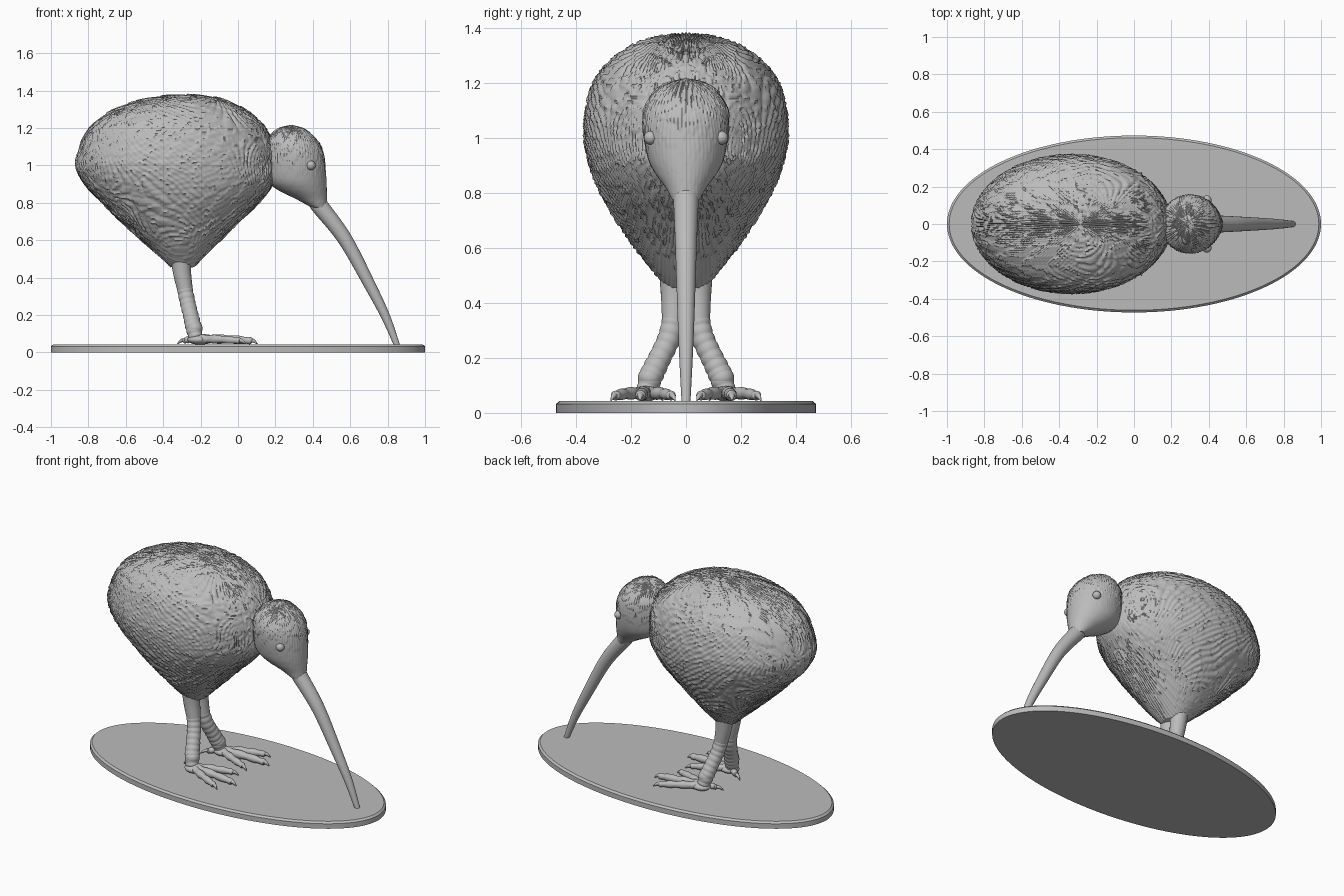
import bpy, bmesh, math, random
from mathutils import Vector, noise

if "Cube" in bpy.data.objects:
    bpy.data.objects.remove(bpy.data.objects["Cube"])

rng = random.Random(4)
OFFSETS = [rng.random() for _ in range(256)]

grey = bpy.data.materials.new("plain_grey")
grey.use_nodes = True
grey.diffuse_color = (0.5, 0.5, 0.5, 1)
grey.node_tree.nodes["Principled BSDF"].inputs["Base Color"].default_value = (0.5, 0.5, 0.5, 1)


def finish(bm, name, angle=40):
    """Turn a bmesh into a smooth-shaded grey object."""
    bmesh.ops.recalc_face_normals(bm, faces=bm.faces)
    mesh = bpy.data.meshes.new(name)
    bm.to_mesh(mesh)
    bm.free()
    mesh.materials.append(grey)
    ob = bpy.data.objects.new(name, mesh)
    bpy.context.collection.objects.link(ob)
    bpy.ops.object.select_all(action='DESELECT')
    bpy.context.view_layer.objects.active = ob
    ob.select_set(True)
    bpy.ops.object.shade_smooth_by_angle(angle=math.radians(angle))
    return ob


def spline(points, steps):
    """Catmull-Rom resampling of a list of equal-length tuples."""
    pts = [points[0]] + list(points) + [points[-1]]
    out = []
    for a, b, c, d in zip(pts, pts[1:], pts[2:], pts[3:]):
        for i in range(steps):
            t = i / steps
            out.append([0.5 * (2 * q + (r - p) * t + (2 * p - 5 * q + 4 * r - s) * t * t
                               + (3 * q - p - 3 * r + s) * t ** 3)
                        for p, q, r, s in zip(a, b, c, d)])
    out.append(list(points[-1]))
    return out


def skin(bm, rings):
    """Bridge successive vertex rings and close both ends."""
    n = len(rings[0])
    for lo, hi in zip(rings, rings[1:]):
        for i in range(n):
            j = (i + 1) % n
            bm.faces.new((lo[i], lo[j], hi[j], hi[i]))
    bm.faces.new(rings[0])
    bm.faces.new(rings[-1])


def feathered(name, rows, around, steps, lay, depth):
    """Loft level ovals (z, x_min, x_max, half_width), then press in overlapping strands."""
    bm = bmesh.new()
    rings = []
    for z, x0, x1, w in spline(rows, steps):
        ring = []
        for i in range(around):
            a = math.tau * i / around
            ring.append(bm.verts.new(((x0 + x1) / 2 + (x1 - x0) / 2 * math.cos(a),
                                      max(w, 0) * math.sin(a), z)))
        rings.append(ring)
    skin(bm, rings)
    bmesh.ops.remove_doubles(bm, verts=bm.verts, dist=1e-5)
    bmesh.ops.recalc_face_normals(bm, faces=bm.faces)
    bm.normal_update()
    moves = []
    for v in bm.verts:
        column, along, fade = lay(v.co)
        column += 0.9 * noise.noise(v.co * 7)
        k = math.floor(column)
        strand = math.sin(math.pi * (column - k)) ** 0.6
        tip = (along + OFFSETS[k % 256]) % 1
        moves.append(v.normal * depth * fade * (strand * (0.35 + 0.65 * tip) - 0.65))
    for v, m in zip(bm.verts, moves):
        v.co += m
    return finish(bm, name, 60)


def tube(name, points, sides=20, steps=8, bands=0, swell=0.0):
    """Round tube through (x, y, z, radius) points, optionally ringed with scales."""
    path = spline(points, steps)
    bm = bmesh.new()
    rings = []
    for i, (x, y, z, r) in enumerate(path):
        ahead, back = path[min(i + 1, len(path) - 1)], path[max(i - 1, 0)]
        turn = (Vector(ahead[:3]) - Vector(back[:3])).to_track_quat('Z', 'Y')
        r *= 1 + swell * (abs(math.sin(math.pi * bands * i / (len(path) - 1))) - 0.6)
        rings.append([bm.verts.new(Vector((x, y, z)) + turn @ Vector(
            (r * math.cos(math.tau * k / sides), r * math.sin(math.tau * k / sides), 0)))
            for k in range(sides)])
    skin(bm, rings)
    return finish(bm, name, 50)


def ball(name, place, size):
    bm = bmesh.new()
    bmesh.ops.create_uvsphere(bm, u_segments=24, v_segments=14, radius=1)
    for v in bm.verts:
        v.co = Vector(place) + Vector(s * c for s, c in zip(size, v.co))
    return finish(bm, name)


# Oval stand with a bevelled rim
bm = bmesh.new()
skin(bm, [[bm.verts.new((s * math.cos(math.tau * i / 128), (s - 0.527) * math.sin(math.tau * i / 128), z))
           for i in range(128)] for s, z in ((1, 0), (1, 0.032), (0.988, 0.043))])
finish(bm, "oval_stand", 30)


# Plumage runs from the neck back to the tail on the body
def body_lay(p):
    turn = math.atan2(abs(p.y), p.z - 1.08 - 0.25 * p.x)
    near_end = min(1, math.hypot(p.y, p.z - 0.9) / 0.12)
    return turn * 32, -p.x * 7, near_end * min(1, (p.z - 0.4) / 0.25)


# Plumage runs down from the crown on the head and fades at the face
def head_lay(p):
    turn = math.atan2(p.y, p.x - 0.29)
    crown = min(1, math.hypot(p.x - 0.29, p.y) / 0.07)
    return turn * 11, -p.z * 11, crown * max(0.15, min(1, (p.z - 0.9) / 0.15))


feathered("body", [
    (0.455, -0.36, -0.235, 0.07), (0.51, -0.42, -0.18, 0.12), (0.60, -0.52, -0.09, 0.19),
    (0.70, -0.63, 0.01, 0.257), (0.80, -0.73, 0.115, 0.314), (0.90, -0.825, 0.19, 0.353),
    (1.00, -0.87, 0.20, 0.372), (1.10, -0.848, 0.193, 0.366), (1.20, -0.795, 0.15, 0.34),
    (1.28, -0.70, 0.07, 0.278), (1.34, -0.56, -0.04, 0.192), (1.37, -0.42, -0.15, 0.10),
    (1.38, -0.285, -0.285, 0)], 400, 12, body_lay, 0.014)

feathered("head", [
    (0.775, 0.392, 0.476, 0.05), (0.82, 0.31, 0.476, 0.075), (0.87, 0.21, 0.475, 0.112),
    (0.92, 0.155, 0.473, 0.137), (1.00, 0.14, 0.467, 0.154), (1.07, 0.14, 0.457, 0.158),
    (1.12, 0.145, 0.435, 0.148), (1.17, 0.18, 0.39, 0.115), (1.20, 0.22, 0.345, 0.07),
    (1.217, 0.285, 0.285, 0)], 200, 9, head_lay, 0.008)

# Long curved beak reaching the stand
tube("beak", [(0.425, 0, 0.80, 0.046), (0.443, 0, 0.775, 0.046), (0.572, 0, 0.605, 0.039),
              (0.705, 0, 0.36, 0.031), (0.79, 0, 0.19, 0.024), (0.85, 0, 0.038, 0.016)], 32, 12)

for side, label in ((1, "left"), (-1, "right")):
    def mirrored(points):
        return [(p[0], p[1] * side) + tuple(p[2:]) for p in points]

    ball(label + "_eye", (0.39, 0.128 * side, 1.0), (0.025, 0.025, 0.025))

    # Upper leg is smooth, the shank is ringed with scales
    tube(label + "_upper_leg", mirrored([
        (-0.305, 0.043, 0.50, 0.054), (-0.298, 0.043, 0.42, 0.048), (-0.282, 0.046, 0.33, 0.041)]), 24)
    tube(label + "_shank", mirrored([
        (-0.284, 0.045, 0.34, 0.041), (-0.270, 0.062, 0.27, 0.041), (-0.253, 0.095, 0.20, 0.041),
        (-0.238, 0.126, 0.135, 0.043), (-0.225, 0.145, 0.075, 0.036)]), 24, 16, 9, 0.08)
    ball(label + "_ankle", (-0.232, 0.132 * side, 0.128), (0.043, 0.043, 0.04))
    ball(label + "_foot_pad", (-0.21, 0.145 * side, 0.068), (0.06, 0.05, 0.026))

    # Three front toes and a short hind toe, each with a curved claw
    for toe, tip, r in (("middle", (0.06, 0.165), 0.023), ("outer", (0.0, 0.255), 0.021),
                        ("inner", (-0.01, 0.055), 0.021), ("hind", (-0.285, 0.105), 0.019)):
        start, end = Vector((-0.22, 0.145)), Vector(tip)
        mid = start.lerp(end, 0.5)
        mid.y += (end.y - start.y) * 0.08
        way = (end - mid).normalized()
        claw_mid, claw_end = end + way * 0.022, end + way * 0.045
        tube(f"{label}_{toe}_toe", mirrored([
            (*start, 0.07, r * 1.15), (*mid, 0.071, r), (*end, 0.063, r * 0.8),
            (*(end + way * 0.008), 0.061, r * 0.4)]), 16, 10, 5, 0.22)
        tube(f"{label}_{toe}_claw", mirrored([
            (*end, 0.065, r * 0.6), (*claw_mid, 0.062, r * 0.45), (*claw_end, 0.045, 0.002)]), 12, 5)
